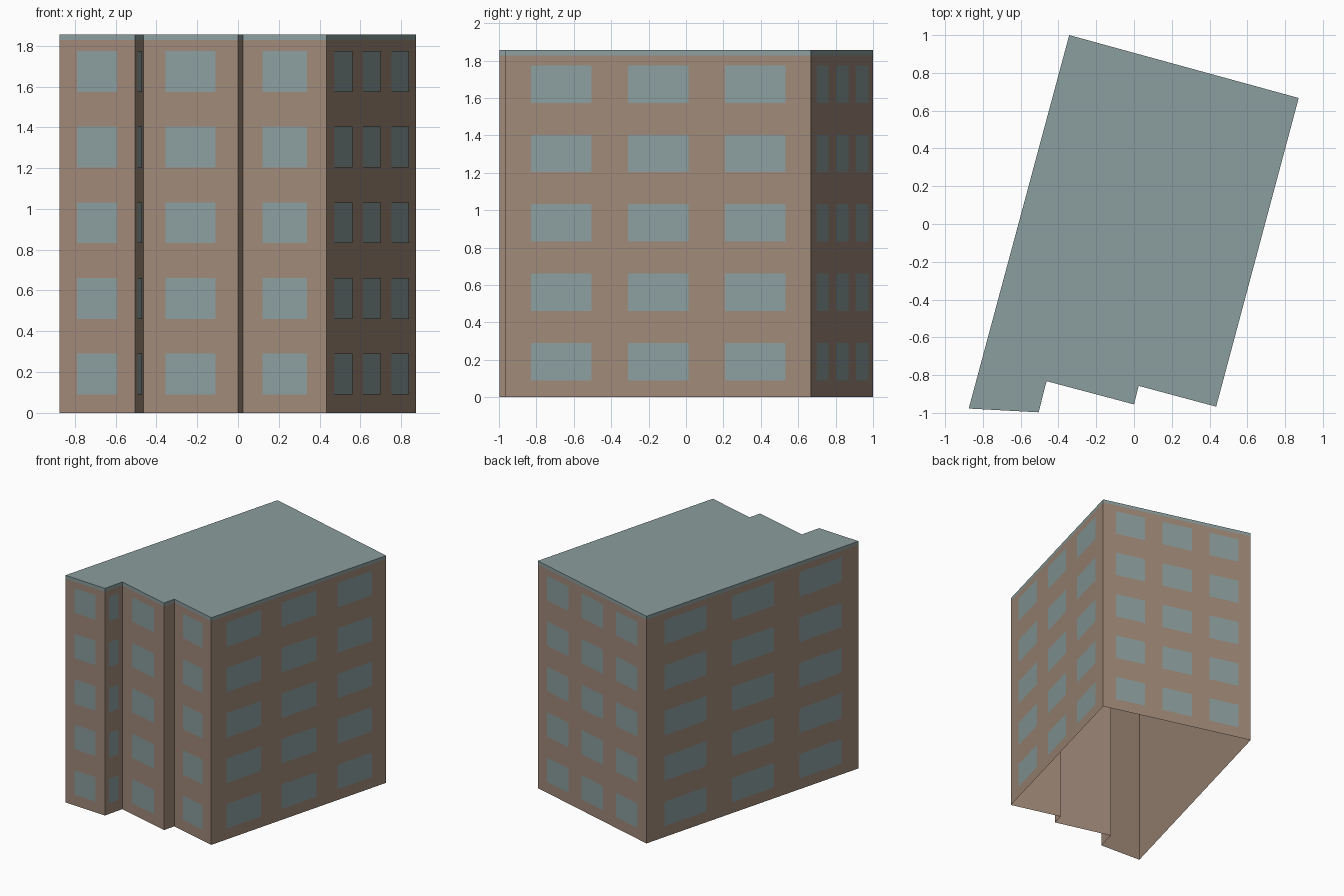
import bpy
import bmesh
from mathutils import Vector

cube = bpy.data.objects.get("Cube")
if cube:
    bpy.data.objects.remove(cube, do_unlink=True)

HEIGHT, BAND_Z = 1.855, 1.828
FLOORS, PITCH = 5, 0.371
SILL, WINDOW_H = 0.09, 0.2


def material(name, rgb):
    mat = bpy.data.materials.new(name)
    mat.use_nodes = True
    mat.diffuse_color = (*rgb, 1)
    mat.node_tree.nodes["Principled BSDF"].inputs["Base Color"].default_value = (*rgb, 1)
    return mat


brick = material("brown brick", (0.35, 0.25, 0.19))
blue_grey = material("blue grey", (0.26, 0.34, 0.34))


def make_object(name, bm, mat):
    mesh = bpy.data.meshes.new(name)
    bm.to_mesh(mesh)
    bm.free()
    mesh.materials.append(mat)
    obj = bpy.data.objects.new(name, mesh)
    bpy.context.collection.objects.link(obj)
    return obj


def upright_quad(bm, a, b, low, high):
    corners = [(a, low), (b, low), (b, high), (a, high)]
    return bm.faces.new([bm.verts.new((p.x, p.y, z)) for p, z in corners])


# Footprint, counter-clockwise: corner, then window columns on the wall that starts there
footprint = [
    ((-0.875, -0.977), 1), ((-0.505, -0.997), 1), ((-0.463, -0.832), 1),
    ((0.0, -0.955), 0), ((0.025, -0.857), 1), ((0.435, -0.967), 3),
    ((0.872, 0.667), 3), ((-0.343, 1.0), 3),
]
corners = [Vector(p) for p, _ in footprint]
sides = [(corners[i], corners[(i + 1) % len(corners)], n)
         for i, (_, n) in enumerate(footprint)]

# Outer walls, open underneath
bm = bmesh.new()
for a, b, _ in sides:
    upright_quad(bm, a, b, 0, BAND_Z)
bmesh.ops.remove_doubles(bm, verts=bm.verts, dist=0.0001)
make_object("walls", bm, brick)

# Flat roof with its edge band
bm = bmesh.new()
for a, b, _ in sides:
    upright_quad(bm, a, b, BAND_Z, HEIGHT)
bm.faces.new([bm.verts.new((p.x, p.y, HEIGHT)) for p in corners])
bmesh.ops.remove_doubles(bm, verts=bm.verts, dist=0.0001)
make_object("roof", bm, blue_grey)

# Window panes just proud of each wall
columns = {0: [], 1: [(0.235, 0.765)],
           3: [(0.085, 0.283), (0.402, 0.6), (0.72, 0.918)]}
bm = bmesh.new()
for a, b, count in sides:
    along = b - a
    out = Vector((along.y, -along.x)).normalized() * 0.002
    for start, end in columns[count]:
        for floor in range(FLOORS):
            z = SILL + floor * PITCH
            upright_quad(bm, a + along * start + out, a + along * end + out, z, z + WINDOW_H)
make_object("windows", bm, blue_grey)
